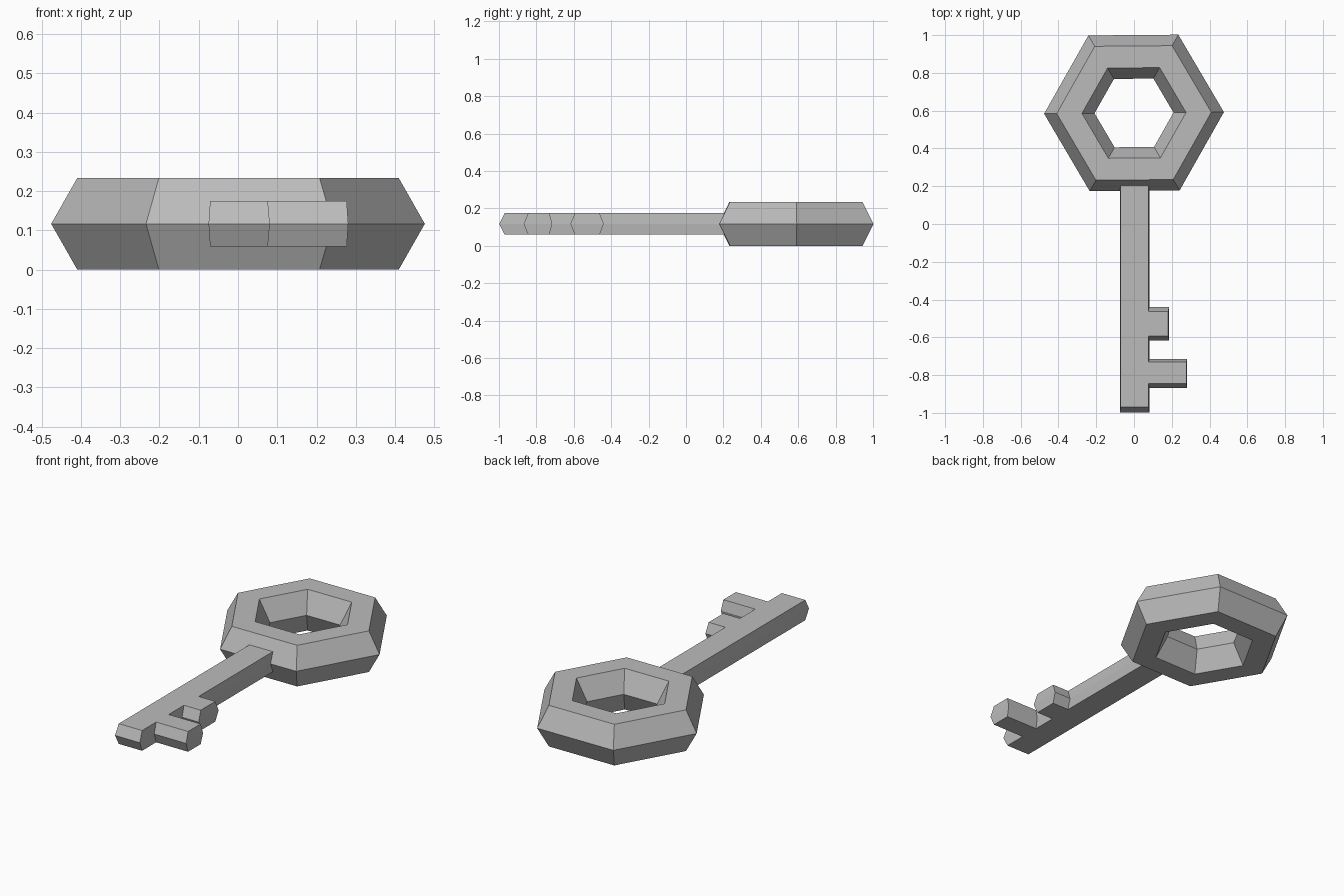
import bpy, bmesh, math

if "Cube" in bpy.data.objects:
    bpy.data.objects.remove(bpy.data.objects["Cube"])

grey = bpy.data.materials.new("steel grey")
grey.diffuse_color = (0.5, 0.5, 0.5, 1)
grey.use_nodes = True
grey.node_tree.nodes["Principled BSDF"].inputs["Base Color"].default_value = grey.diffuse_color
MID = 0.117

# Bow: six-sided ring with a hexagonal section
bpy.ops.mesh.primitive_torus_add(
    major_segments=6, minor_segments=6, major_radius=0.3425, minor_radius=0.1335,
    location=(0, 0.588, MID), rotation=(0, 0, math.radians(0.5)))
bow = bpy.context.object
bow.name = "bow"
bow.scale.z = 0.117 / (0.1335 * math.sin(math.radians(60)))
bow.data.materials.append(grey)

# Blade outline, each point as (x, y, x inset, y inset) for the flat faces
outline = [
    (-0.075, -0.998, 0.004, 0.028), (0.081, -0.998, -0.005, 0.028),
    (0.081, -0.868, -0.005, 0.024), (0.281, -0.868, -0.004, 0.024),
    (0.281, -0.715, -0.004, -0.016), (0.081, -0.715, -0.005, -0.016),
    (0.081, -0.618, -0.005, 0.024), (0.186, -0.618, -0.005, 0.024),
    (0.186, -0.440, -0.005, -0.022), (0.081, -0.440, -0.005, -0.022),
    (0.081, 0.190, -0.005, 0.025), (-0.075, 0.190, 0.004, 0.025),
]

# Blade with teeth: widest at mid height, inset at top and bottom
bm = bmesh.new()
rows = []
for dz, k in ((-0.0575, 1), (0, 0), (0.0575, 1)):
    rows.append([bm.verts.new((x + k * dx, y + k * dy, MID + dz))
                 for x, y, dx, dy in outline])
for low, high in zip(rows, rows[1:]):
    for i in range(len(outline)):
        j = (i + 1) % len(outline)
        bm.faces.new((low[i], low[j], high[j], high[i]))
bm.faces.new(rows[0][::-1])
bm.faces.new(rows[-1])
bmesh.ops.recalc_face_normals(bm, faces=bm.faces)
mesh = bpy.data.meshes.new("blade")
bm.to_mesh(mesh)
bm.free()
mesh.materials.append(grey)
blade = bpy.data.objects.new("blade", mesh)
bpy.context.collection.objects.link(blade)
